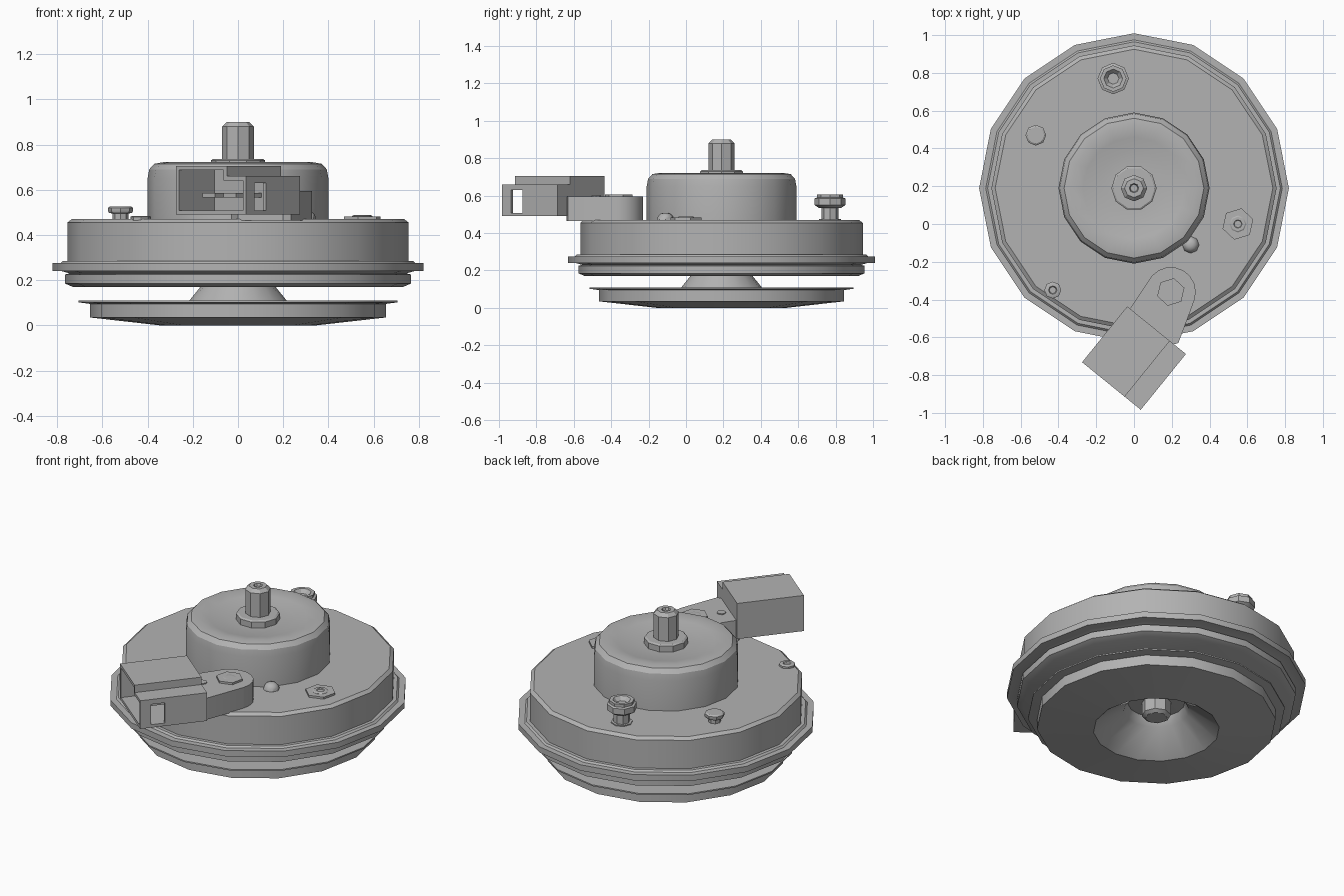
import bpy, bmesh
from math import sin, cos, pi, radians
from mathutils import Matrix, Vector

cube = bpy.data.objects.get("Cube")
if cube:
    bpy.data.objects.remove(cube, do_unlink=True)

GREY = (0.45, 0.45, 0.45, 1)
metal = bpy.data.materials.new("plain grey")
metal.use_nodes = True
metal.diffuse_color = GREY
metal.node_tree.nodes["Principled BSDF"].inputs["Base Color"].default_value = GREY

CY = 0.19     # main axis, y
DECK = 0.47   # top of the main housing


def finish(name, bm, smooth=True):
    bmesh.ops.recalc_face_normals(bm, faces=bm.faces)
    me = bpy.data.meshes.new(name)
    bm.to_mesh(me)
    bm.free()
    ob = bpy.data.objects.new(name, me)
    bpy.context.collection.objects.link(ob)
    me.materials.append(metal)
    if smooth:
        bpy.ops.object.select_all(action='DESELECT')
        ob.select_set(True)
        bpy.context.view_layer.objects.active = ob
        bpy.ops.object.shade_smooth_by_angle(angle=radians(32))
    return ob


def lathe(name, profile, x=0, y=CY, z=0, n=16, turn=0, closed=False):
    """Revolve (radius, height) points; ends are capped, or joined if closed."""
    bm = bmesh.new()
    rings = []
    for r, h in profile:
        rings.append([bm.verts.new((x + r * cos(2 * pi * i / n + turn),
                                    y + r * sin(2 * pi * i / n + turn), z + h))
                      for i in range(n)])
    pairs = list(zip(rings, rings[1:]))
    if closed:
        pairs.append((rings[-1], rings[0]))
    else:
        bm.faces.new(rings[0])
        bm.faces.new(rings[-1])
    for a, b in pairs:
        for i in range(n):
            j = (i + 1) % n
            bm.faces.new((a[i], a[j], b[j], b[i]))
    return finish(name, bm)


def prism(name, outline, z0, z1):
    bm = bmesh.new()
    face = bm.faces.new([bm.verts.new((x, y, z0)) for x, y in outline])
    top = bmesh.ops.extrude_face_region(bm, geom=[face])
    bmesh.ops.translate(bm, vec=(0, 0, z1 - z0),
                        verts=[v for v in top["geom"] if isinstance(v, bmesh.types.BMVert)])
    return finish(name, bm)


# Main housing with its clamped flange
lathe("housing", [(0.73, 0.17), (0.765, 0.185), (0.765, 0.225), (0.745, 0.23),
                  (0.78, 0.24), (0.82, 0.24), (0.82, 0.275), (0.785, 0.275),
                  (0.775, 0.285), (0.755, 0.285), (0.755, 0.455), (0.735, 0.47),
                  (0.69, DECK)])

# Resonator disc: a thin ring with a cone rising to the housing
lathe("resonator_disc", [(0.345, 0), (0.655, 0.035), (0.655, 0.095), (0.705, 0.102),
                         (0.705, 0.11), (0.64, 0.11), (0.215, 0.11), (0.165, 0.172),
                         (0.155, 0.172), (0.18, 0.12)], closed=True)
lathe("resonator_bolt", [(0.06, 0.075), (0.08, 0.09), (0.08, 0.172)], n=8)

# Coil cover with rounded rim and slightly dished top
lathe("coil_cover", [(0.4, 0.465), (0.4, 0.65), (0.393, 0.69), (0.37, 0.715),
                     (0.33, 0.722), (0.27, 0.712), (0.2, 0.7), (0.12, 0.695)])
lathe("shaft_washer", [(0.12, 0.69), (0.12, 0.73), (0.11, 0.737)], n=10)
lathe("mounting_shaft", [(0.07, 0.73), (0.07, 0.88), (0.05, 0.9), (0.025, 0.9),
                         (0.02, 0.885)], n=8)


def screw(name, x, y, z, r, height, washer=0):
    """Socket-head screw, optionally on a hexagonal washer."""
    if washer:
        lathe(name + "_washer", [(washer, -0.005), (washer, 0.012)], x, y, z, 6, 0.3)
    lathe(name, [(r, -0.005), (r, height * 0.75), (r * 0.85, height),
                 (r * 0.5, height), (r * 0.4, height * 0.5)], x, y, z, 8)


# Screws and rivets around the deck
screw("side_screw", 0.55, 0, DECK, 0.045, 0.018, 0.085)
screw("small_screw", -0.43, -0.35, DECK, 0.045, 0.014)
lathe("rivet", [(0.035, 0), (0.035, 0.025), (0.05, 0.027), (0.055, 0.035),
                (0.055, 0.05), (0.045, 0.057)], -0.52, 0.47, DECK, 8)
lathe("cover_bump", [(0.045, 0), (0.04, 0.02), (0.025, 0.034), (0.01, 0.038)],
      0.3, -0.11, DECK, 8)

# Raised adjusting screw with locking collar
lathe("adjusting_screw", [(0.045, 0), (0.045, 0.065), (0.06, 0.065), (0.083, 0.08),
                          (0.083, 0.115), (0.07, 0.12), (0.07, 0.137), (0.05, 0.137),
                          (0.03, 0.115)], -0.11, 0.77, DECK, 8)
lathe("adjusting_screw_collar", [(0.06, 0), (0.06, 0.006)], -0.11, 0.77, DECK, 8)

# Connector frame: u across the connector, v towards its open end
U = Vector((cos(radians(-39)), sin(radians(-39))))
V = Vector((U.y, -U.x))
CENTRE = Vector((0, -0.71))

# Bracket tab with rounded end round its screw
tab = [(0.195 + 0.132 * cos(radians(a)), -0.36 + 0.132 * sin(radians(a)))
       for a in range(-20, 141, 20)]
prism("bracket_tab", tab + [(-0.03, -0.46), (0.0, -0.54), (0.2, -0.64), (0.235, -0.63)],
      DECK - 0.005, 0.595)
screw("bracket_screw", 0.195, -0.36, 0.595, 0.042, 0.012, 0.075)
lathe("bracket_pip", [(0.025, 0), (0.025, 0.006)], 0.1, -0.48, 0.595, 8)


def block(name, u, v, z):
    """Box in the connector frame given its ranges."""
    corners = [CENTRE + U * a + V * b for a, b in
               ((u[0], v[0]), (u[1], v[0]), (u[1], v[1]), (u[0], v[1]))]
    return prism(name, [tuple(c) for c in corners], *z)


# Connector shell, open at the front end, with a window in its right wall
BASE, LOW, HIGH = 0.49, 0.66, 0.705
W, D, STEP, T = 0.2, 0.19, 0.09, 0.018
block("connector_floor", (-W, W), (-D, D), (BASE, BASE + T))
block("connector_high_roof", (-W, STEP), (-D, D), (HIGH - T, HIGH))
block("connector_low_roof", (STEP - T, W), (-D, D), (LOW - T, LOW))
block("connector_step", (STEP - T, STEP), (-D, D), (LOW - T, HIGH))
block("connector_left_wall", (-W, T - W), (-D, D), (BASE, HIGH))
block("connector_back", (-W, STEP), (-D, -0.06), (BASE, HIGH))
block("connector_low_back", (STEP, W), (-D, -0.06), (BASE, LOW))
block("connector_right_wall", (W - T, W), (-D, 0.05), (BASE, LOW))
block("connector_window_post", (W - T, W), (0.13, D), (BASE, LOW))
block("connector_window_lintel", (W - T, W), (0.05, 0.13), (0.63, LOW))
for side, u in (("left", -0.07), ("right", 0.05)):
    block(side + "_contact_pin", (u - 0.035, u + 0.035), (-0.06, 0.12), (0.565, 0.585))
